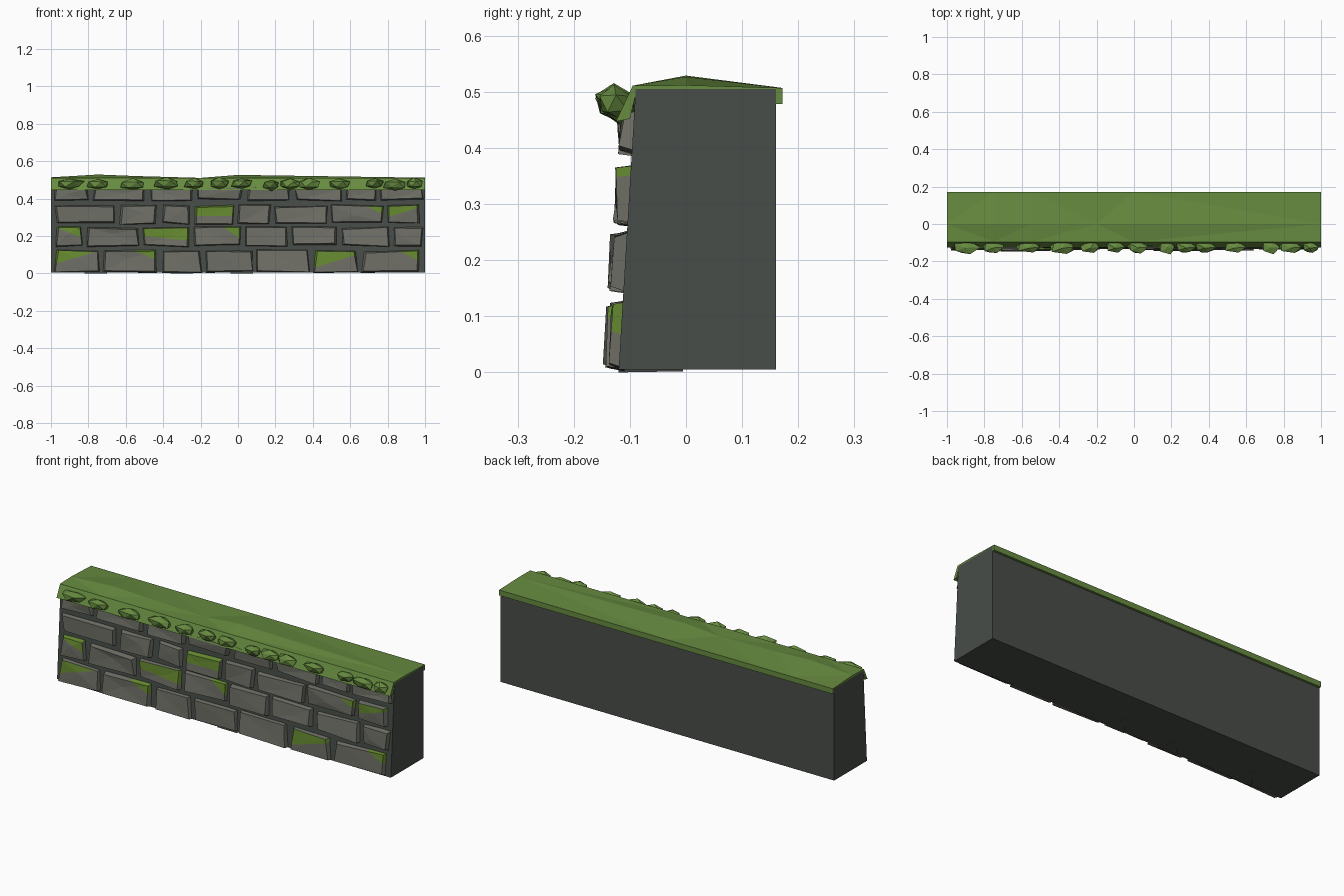
import bpy, bmesh, random
from mathutils import Vector

random.seed(4)
if "Cube" in bpy.data.objects:
    bpy.data.objects.remove(bpy.data.objects["Cube"])


def material(name, rgb):
    mat = bpy.data.materials.new(name)
    mat.use_nodes = True
    linear = [((c / 255 + 0.055) / 1.055) ** 2.4 for c in rgb] + [1]
    mat.diffuse_color = linear
    mat.node_tree.nodes["Principled BSDF"].inputs["Base Color"].default_value = linear
    return mat


MORTAR = material("dark mortar", (72, 77, 72))
STONE = material("grey stone", (110, 110, 102))
MOSS = material("moss", (102, 138, 48))
GRASS = material("grass", (103, 139, 64))


def finish(bm, name, *mats):
    mesh = bpy.data.meshes.new(name)
    bmesh.ops.recalc_face_normals(bm, faces=bm.faces)
    bm.to_mesh(mesh)
    bm.free()
    for mat in mats:
        mesh.materials.append(mat)
    obj = bpy.data.objects.new(name, mesh)
    bpy.context.collection.objects.link(obj)
    return obj


def loft(name, sections, mat):
    """Skin a row of closed (y, z) sections given as (x, points)."""
    bm = bmesh.new()
    rings = [[bm.verts.new((x, y, z)) for y, z in pts] for x, pts in sections]
    for a, b in zip(rings, rings[1:]):
        for i in range(len(a)):
            j = (i + 1) % len(a)
            bm.faces.new((a[i], a[j], b[j], b[i]))
    bm.faces.new(rings[0])
    bm.faces.new(rings[-1])
    bmesh.ops.triangulate(bm, faces=bm.faces)
    return finish(bm, name, mat)


def wall_y(z):
    return -0.12 + 0.06 * z


def jitter(a):
    return random.uniform(-a, a)


# Wall core with a leaning front
core = [(wall_y(0), 0.005), (0.16, 0.005), (0.16, 0.505), (wall_y(0.505), 0.505)]
loft("wall_core", [(-1, core), (1, core)], MORTAR)

# Grass cap with an uneven ridge, back lip and front skirt
ridge = [(-1, 0.514), (-0.75, 0.529), (-0.55, 0.521), (-0.2, 0.511), (0, 0.527), (1, 0.512)]
cap = []
for x, h in ridge:
    cap.append((x, [(0.172, 0.478), (0.172, 0.507), (0, h), (-0.095, 0.511),
                    (-0.125, 0.447), (-0.1, 0.452), (-0.088, 0.503),
                    (0.158, 0.503), (0.158, 0.478)]))
loft("grass_cap", cap, GRASS)


def add_brick(bm, x0, x1, z0, z1, moss):
    """Chipped stone with a faceted front; moss is (dx, dz, offset) or None."""
    part = bmesh.new()
    out = random.uniform(0.019, 0.026)
    back, front = [], []
    for x, z, sx, sz in ((x0, z0, 1, 1), (x1, z0, -1, 1), (x1, z1, -1, -1), (x0, z1, 1, -1)):
        x, z = x + jitter(0.008), max(z + jitter(0.006), 0.002)
        back.append(part.verts.new((x, wall_y(z) + 0.01, z)))
        inset_x, inset_z = random.uniform(0.004, 0.016), random.uniform(0.003, 0.012)
        z += sz * inset_z
        front.append(part.verts.new((x + sx * inset_x, wall_y(z) - out + jitter(0.006), z)))
    # Off-centre crown point makes the broken facets
    cx, cz = x0 + (x1 - x0) * random.uniform(0.3, 0.7), z0 + (z1 - z0) * random.uniform(0.35, 0.65)
    crown = part.verts.new((cx, wall_y(cz) - out - jitter(0.004), cz))
    for i in range(4):
        j = (i + 1) % 4
        part.faces.new((back[i], back[j], front[j], front[i]))
        part.faces.new((front[i], front[j], crown))
    part.faces.new(back[::-1])
    bmesh.ops.recalc_face_normals(part, faces=part.faces)
    if moss:
        normal = Vector((moss[0], 0, moss[1])).normalized()
        middle = Vector(((x0 + x1) / 2, 0, (z0 + z1) / 2)) + normal * moss[2]
        bmesh.ops.bisect_plane(part, geom=part.verts[:] + part.edges[:] + part.faces[:],
                               plane_co=middle, plane_no=normal)
        for f in part.faces:
            f.normal_update()
            if f.normal.y < -0.2 and (f.calc_center_median() - middle).dot(normal) > 0:
                f.material_index = 1
    temp = bpy.data.meshes.new("brick_part")
    part.to_mesh(temp)
    part.free()
    bm.from_mesh(temp)
    bpy.data.meshes.remove(temp)


# Brick courses: height range, then the joints between stones
courses = [
    (0.006, 0.125, [-0.99, -0.73, -0.42, -0.185, 0.09, 0.39, 0.65, 0.985]),
    (0.145, 0.25, [-0.99, -0.82, -0.52, -0.25, 0.03, 0.275, 0.54, 0.82, 1]),
    (0.265, 0.367, [-0.99, -0.65, -0.42, -0.245, -0.015, 0.185, 0.49, 0.79, 0.98]),
    (0.39, 0.46, [-0.99, -0.785, -0.48, -0.23, 0.035, 0.295, 0.565, 0.75, 1]),
]
mossy = {
    (0, 0): (-0.3, 1, 0.02), (0, 1): (0.4, 1, 0.06), (0, 5): (-0.3, 1, 0.0),
    (0, 6): (0.5, 1, 0.07), (1, 0): (0.4, 1, 0.02), (1, 2): (0.1, 1, -0.01),
    (1, 3): (0.7, 1, 0.06), (2, 3): (0.0, 1, -0.01), (2, 6): (0.5, 1, 0.06),
    (2, 7): (-0.3, 1, 0.01),
}
for row, (z0, z1, joints) in enumerate(courses):
    bm = bmesh.new()
    for i, (a, b) in enumerate(zip(joints, joints[1:])):
        add_brick(bm, a + 0.012, b - 0.012, z0, z1, mossy.get((row, i)))
    finish(bm, f"brick_course_{row + 1}", STONE, MOSS)

# Flat stone chips showing under the wall
bm = bmesh.new()
for x in (-0.76, -0.3, 0.02):
    bm.faces.new([bm.verts.new(p) for p in
                  ((x - 0.06, -0.12, 0.001), (x + 0.06, -0.12, 0.0), (x + 0.02, -0.005, 0.002))])
chips = bmesh.ops.extrude_face_region(bm, geom=bm.faces[:])
for v in chips["geom"]:
    if isinstance(v, bmesh.types.BMVert):
        v.co.z += 0.006
finish(bm, "base_chips", MORTAR)

# Ragged grass clods hanging over the front edge: centre x, width
clods = [(-0.9, 0.16), (-0.75, 0.13), (-0.56, 0.15), (-0.38, 0.15), (-0.23, 0.12),
         (-0.1, 0.11), (0.02, 0.12), (0.18, 0.1), (0.28, 0.14), (0.38, 0.13),
         (0.54, 0.13), (0.73, 0.11), (0.84, 0.13), (0.94, 0.1)]
bm = bmesh.new()
for x, w in clods:
    clump = bmesh.ops.create_icosphere(bm, subdivisions=1, radius=1)["verts"]
    lift, depth = random.uniform(0.474, 0.482), random.uniform(0.028, 0.042)
    for v in clump:
        p = v.co * random.uniform(0.8, 1.12)
        v.co = (x + p.x * w / 2, -0.122 + p.y * depth - p.z * 0.006, lift + p.z * 0.032)
finish(bm, "grass_clods", GRASS)
